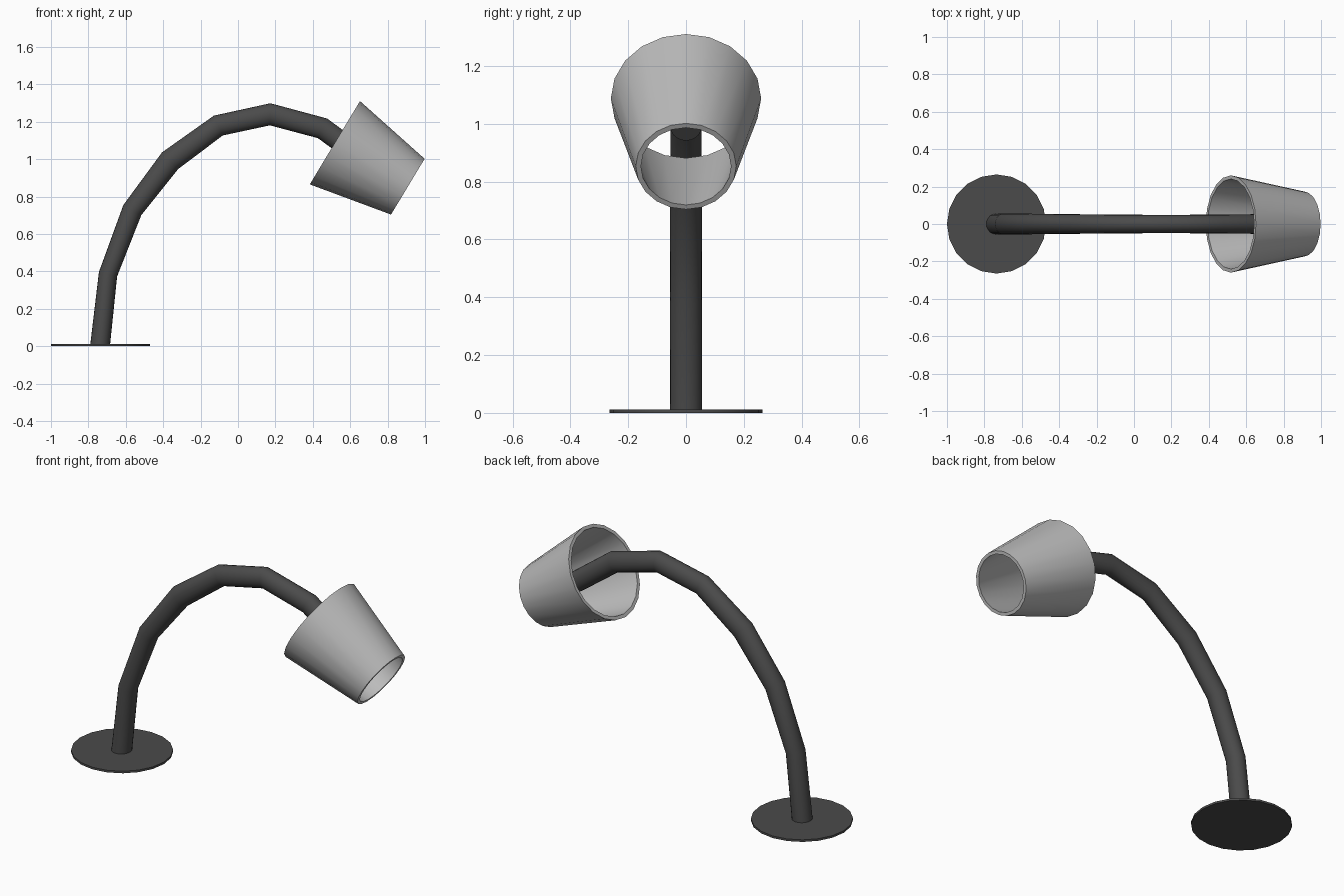
import bpy, bmesh, math
from mathutils import Vector

if "Cube" in bpy.data.objects:
    bpy.data.objects.remove(bpy.data.objects["Cube"])


def ring(bm, centre, u, v, ru, rv, sides):
    """One elliptical loop of vertices spanned by directions u and v."""
    return [bm.verts.new(centre + u * (ru * math.cos(2 * math.pi * i / sides))
                         + v * (rv * math.sin(2 * math.pi * i / sides)))
            for i in range(sides)]


def bridge(bm, a, b):
    n = len(a)
    for i in range(n):
        bm.faces.new((a[i], a[(i + 1) % n], b[(i + 1) % n], b[i]))


def finish(bm, name):
    bmesh.ops.recalc_face_normals(bm, faces=bm.faces[:])
    mesh = bpy.data.meshes.new(name)
    bm.to_mesh(mesh)
    bm.free()
    obj = bpy.data.objects.new(name, mesh)
    bpy.context.collection.objects.link(obj)
    bpy.ops.object.select_all(action='DESELECT')
    obj.select_set(True)
    bpy.context.view_layer.objects.active = obj
    bpy.ops.object.shade_smooth_by_angle(angle=math.radians(30))
    mat = materials["shade" if name == "lamp_shade" else "dark"]
    mesh.materials.append(mat)
    return obj


materials = {}
for key, value in (("dark", 0.07), ("shade", 0.5)):
    materials[key] = bpy.data.materials.new(key)
    materials[key].diffuse_color = (value, value, value, 1)

X, Y = Vector((1, 0, 0)), Vector((0, 1, 0))

# Base: thin 20-sided disc
bm = bmesh.new()
low = ring(bm, Vector((-0.735, 0, 0)), X, Y, 0.265, 0.265, 20)
top = ring(bm, Vector((-0.735, 0, 0.012)), X, Y, 0.265, 0.265, 20)
bridge(bm, low, top)
bm.faces.new(low)
bm.faces.new(top)
finish(bm, "base")

# Arm: bent tube in the xz plane; x, z, in-plane radius, side radius
path = [(-0.737, 0.008, 0.053, 0.056), (-0.695, 0.385, 0.050, 0.056),
        (-0.565, 0.728, 0.055, 0.055), (-0.363, 0.992, 0.062, 0.053),
        (-0.105, 1.180, 0.058, 0.050), (0.172, 1.240, 0.059, 0.049),
        (0.452, 1.165, 0.058, 0.050), (0.693, 0.987, 0.056, 0.053)]
pts = [Vector((p[0], 0, p[1])) for p in path]
bm = bmesh.new()
loops = []
for i, (_, _, ru, rv) in enumerate(path):
    d_in = (pts[i] - pts[max(i - 1, 0)]).normalized()
    d_out = (pts[min(i + 1, len(pts) - 1)] - pts[i]).normalized()
    across = Y.cross((d_in + d_out).normalized()) if i else X
    loops.append(ring(bm, pts[i], across, Y, ru, rv, 20))
for a, b in zip(loops, loops[1:]):
    bridge(bm, a, b)
bm.faces.new(loops[0])
bm.faces.new(loops[-1])
finish(bm, "arm")

# Shade: tilted open cone with wall thickness
wide, narrow = Vector((0.518, 0, 1.088)), Vector((0.908, 0, 0.853))
across = Y.cross((narrow - wide).normalized())
bm = bmesh.new()
walls = [ring(bm, c, across, Y, r, r, 20) for c, r in
         ((wide, 0.260), (narrow, 0.174), (narrow, 0.156), (wide, 0.241))]
for i in range(4):
    bridge(bm, walls[i], walls[(i + 1) % 4])
finish(bm, "lamp_shade")

for m in bpy.data.materials:
    if m.users and not m.is_grease_pencil:
        m.use_nodes = True
        m.node_tree.nodes["Principled BSDF"].inputs["Base Color"].default_value = m.diffuse_color
